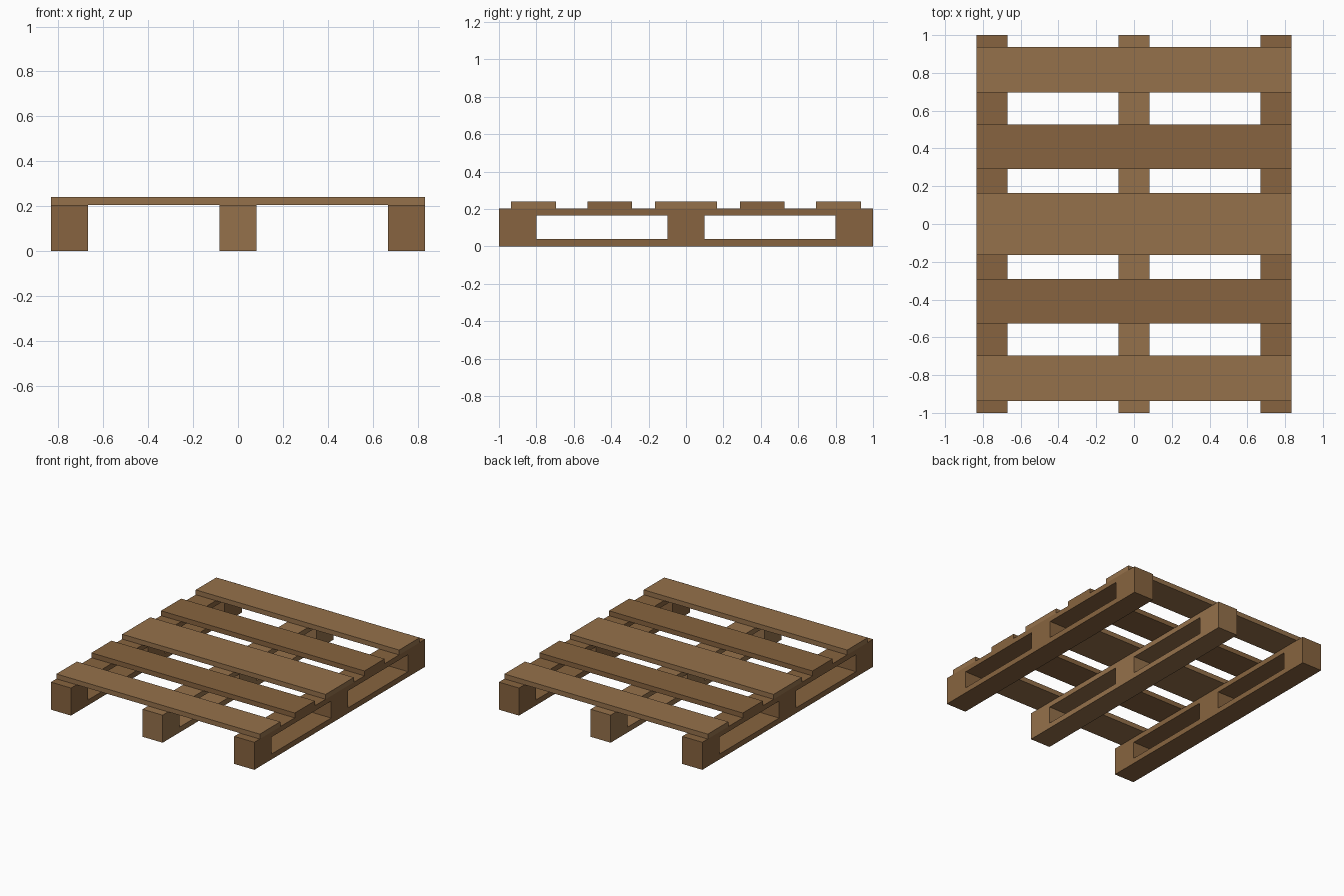
import bpy
import bmesh
from mathutils import Vector

if "Cube" in bpy.data.objects:
    bpy.data.objects.remove(bpy.data.objects["Cube"])


def material(name, color):
    m = bpy.data.materials.new(name)
    m.diffuse_color = (*color, 1.0)
    m.use_nodes = True
    m.node_tree.nodes["Principled BSDF"].inputs["Base Color"].default_value = m.diffuse_color
    return m


light_wood = material("light_wood", (0.30, 0.165, 0.07))
dark_wood = material("dark_wood", (0.245, 0.127, 0.05))


def box(name, x, y, z, mat):
    """Box from (min, max) ranges on each axis."""
    bm = bmesh.new()
    bmesh.ops.create_cube(bm, size=1.0)
    size = Vector((x[1] - x[0], y[1] - y[0], z[1] - z[0]))
    bmesh.ops.scale(bm, vec=size, verts=bm.verts)
    bmesh.ops.translate(bm, vec=Vector((sum(x), sum(y), sum(z))) / 2, verts=bm.verts)
    mesh = bpy.data.meshes.new(name)
    bm.to_mesh(mesh)
    bm.free()
    mesh.materials.append(mat)
    obj = bpy.data.objects.new(name, mesh)
    bpy.context.collection.objects.link(obj)
    return obj


HALF_X = 0.834
RUNNER_W = 0.165
Z_BOTTOM, Z_BLOCK, Z_RUNNER, Z_TOP = 0.04, 0.166, 0.204, 0.24

# Runners: bottom board, three spacer blocks, top board
for side, cx, mat in (("left", -HALF_X + RUNNER_W / 2, dark_wood),
                      ("middle", 0.0, light_wood),
                      ("right", HALF_X - RUNNER_W / 2, dark_wood)):
    xr = (cx - RUNNER_W / 2, cx + RUNNER_W / 2)
    box(f"{side}_bottom_board", xr, (-1, 1), (0, Z_BOTTOM), mat)
    box(f"{side}_top_board", xr, (-1, 1), (Z_BLOCK, Z_RUNNER), mat)
    for place, yr in (("front", (-1, -0.8)), ("centre", (-0.1, 0.1)), ("back", (0.8, 1))):
        box(f"{side}_{place}_block", xr, yr, (Z_BOTTOM, Z_BLOCK), mat)

# Deck planks across the runners
for name, cy, width, mat in (("front_deck_plank", -0.816, 0.24, light_wood),
                             ("front_inner_deck_plank", -0.408, 0.236, dark_wood),
                             ("centre_deck_plank", 0.0, 0.33, light_wood),
                             ("back_inner_deck_plank", 0.408, 0.236, dark_wood),
                             ("back_deck_plank", 0.816, 0.24, light_wood)):
    box(name, (-HALF_X, HALF_X), (cy - width / 2, cy + width / 2), (Z_RUNNER, Z_TOP), mat)
